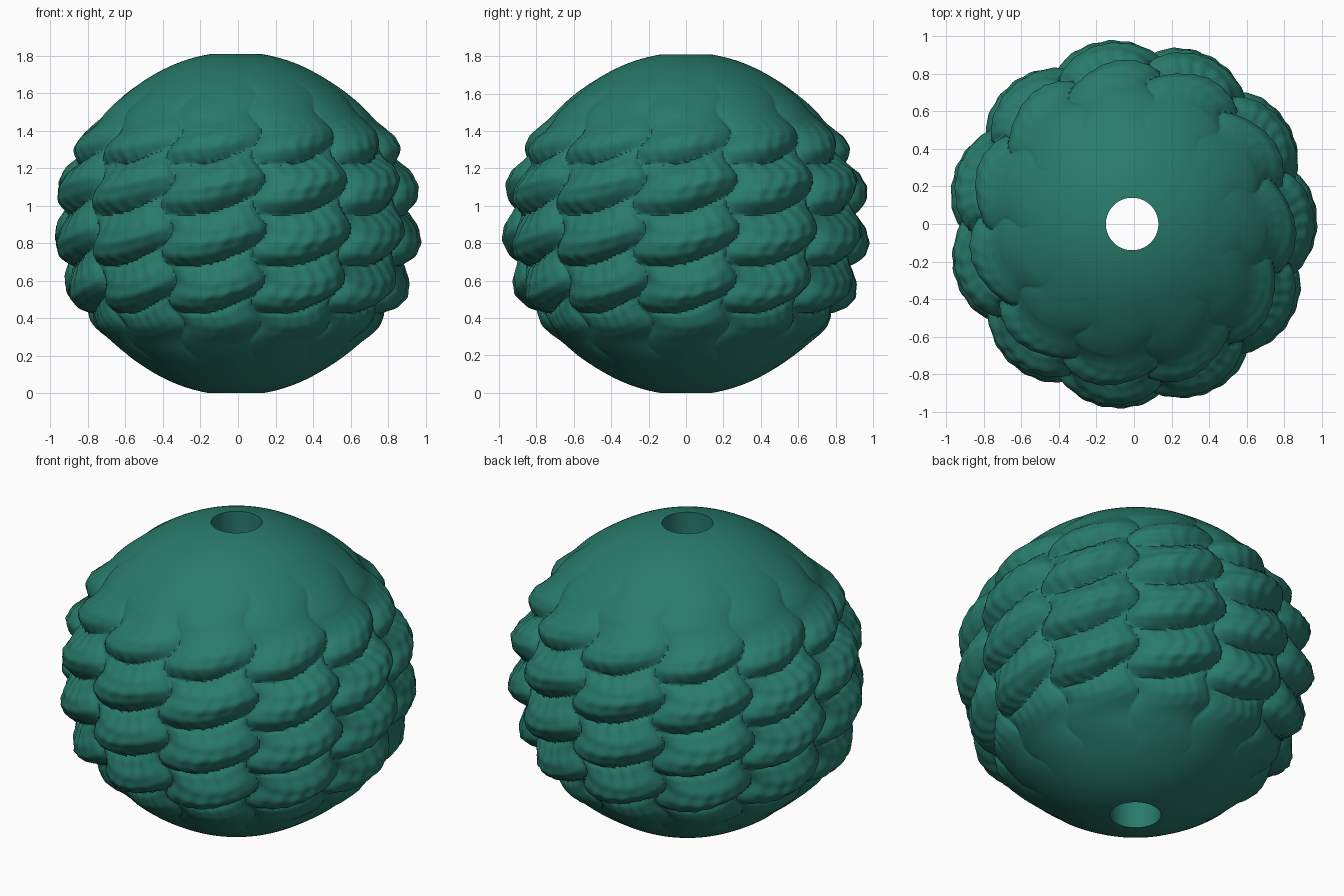
import bpy
import bmesh
from math import sin, cos, pi, asin, degrees, floor, radians

cube = bpy.data.objects.get("Cube")
if cube:
    bpy.data.objects.remove(cube)

COLUMNS = 11           # lobes around the bead
ROW_ANGLE = 17         # degrees of latitude per row of lobes
SEGMENTS, RINGS = 484, 240
RADIUS, HALF_HEIGHT, HOLE = 0.885, 0.904, 0.14
AXIS_X = -0.01


def fade(x, near, far):
    """1 up to near, easing to 0 at far."""
    t = min(max((far - abs(x)) / (far - near), 0), 1)
    return t * t * (3 - 2 * t)


def relief(phi, lat):
    """Height of the carved lobes at a longitude and a latitude in degrees."""
    row = (lat - 4.2) / ROW_ANGLE
    col = (phi - pi) * COLUMNS / (2 * pi) + 0.07 * sin(2 * pi * row + 0.6)
    u = col - floor(col)
    # rows slant upward inside each column and sag in the middle
    v = row - 0.35 * (u - 0.5) + 0.15 * (sin(pi * u) - 0.8)
    fv = v - floor(v)
    across = sin(pi * u) ** 0.6
    along = sin(pi * fv ** 0.88) ** 0.65
    rows = fade(lat + 2, 19, 43)
    seams = fade(lat, 18, 62)
    lobes = rows * across * along + 0.45 * (seams - rows) * across
    # fine ripples over the lobes
    ripple = cos(2 * pi * 6 * u + 2 * sin(pi * fv)) + 0.8 * cos(2 * pi * 4 * v + 2 * u)
    return 0.103 * lobes + 0.0035 * rows * across * ripple


def add_ring(bm, point):
    return [bm.verts.new(point(2 * pi * i / SEGMENTS)) for i in range(SEGMENTS)]


def bridge(bm, a, b):
    for i in range(SEGMENTS):
        j = (i + 1) % SEGMENTS
        bm.faces.new((a[i], b[i], b[j], a[j]))


# Carved outer shell from the top rim down to the bottom rim
bm = bmesh.new()
rim = asin(HOLE / RADIUS)
shell = []
for k in range(RINGS + 1):
    theta = rim + (pi - 2 * rim) * k / RINGS
    lat = 90 - degrees(theta)

    def surface(phi):
        h = relief(phi, lat)
        r = RADIUS * sin(theta) + h * sin(theta)
        z = HALF_HEIGHT * (1 + cos(theta) / cos(rim)) + h * cos(theta)
        return (AXIS_X + r * cos(phi), r * sin(phi), z)

    shell.append(add_ring(bm, surface))

# Straight hole through the middle closes the surface
for a, b in zip(shell, shell[1:] + shell[:1]):
    bridge(bm, a, b)
bmesh.ops.recalc_face_normals(bm, faces=bm.faces)

mesh = bpy.data.meshes.new("carved_bead")
bm.to_mesh(mesh)
bm.free()
bead = bpy.data.objects.new("carved_bead", mesh)
bpy.context.collection.objects.link(bead)

# Single deep green colour
color = (0.021, 0.195, 0.145, 1)
mat = bpy.data.materials.new("deep_green")
mat.use_nodes = True
mat.diffuse_color = color
mat.node_tree.nodes["Principled BSDF"].inputs["Base Color"].default_value = color
mesh.materials.append(mat)

bpy.ops.object.select_all(action="DESELECT")
bead.select_set(True)
bpy.context.view_layer.objects.active = bead
bpy.ops.object.shade_smooth_by_angle(angle=radians(50))
